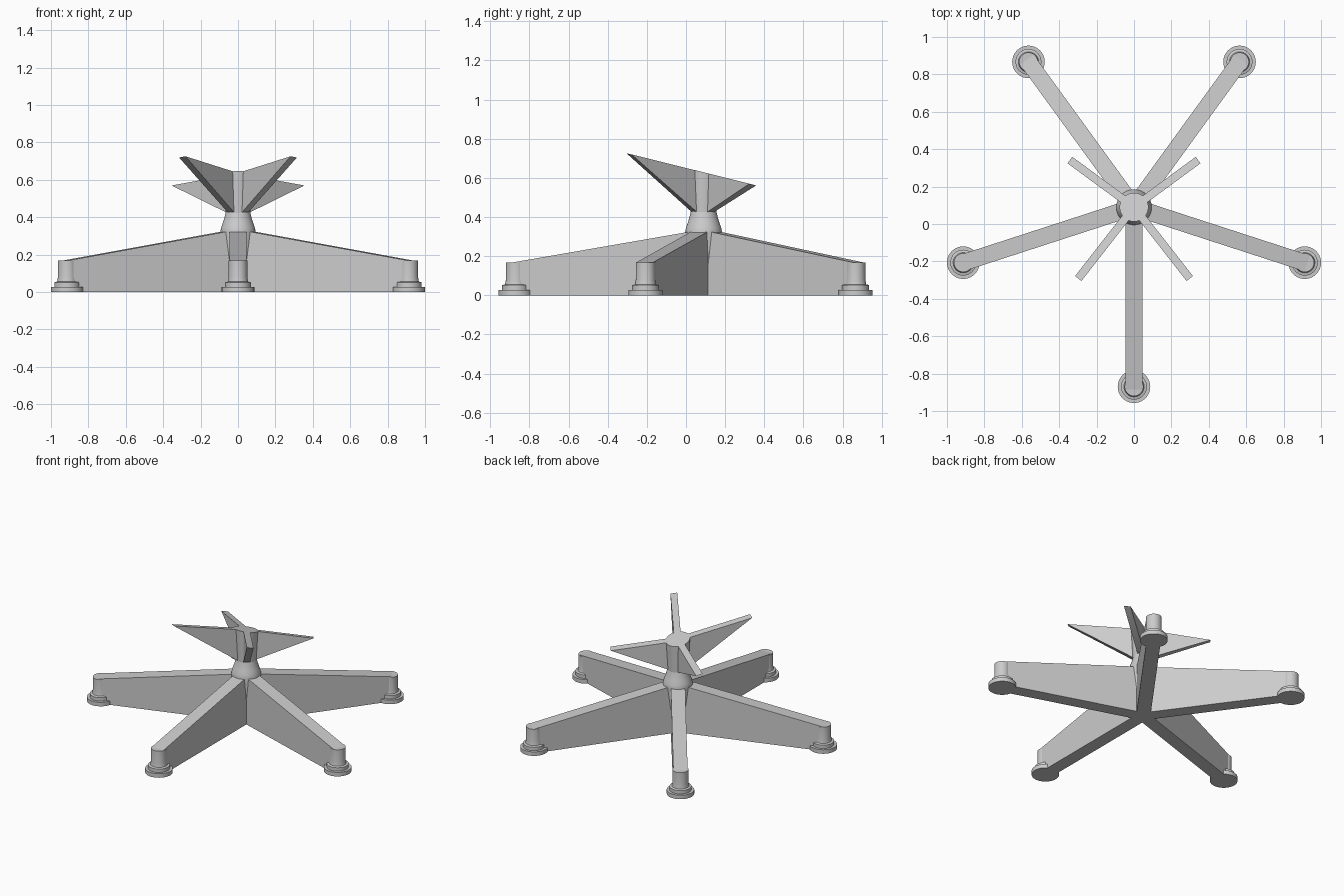
import bpy, bmesh
from math import cos, sin, pi, radians
from mathutils import Vector, Matrix

if "Cube" in bpy.data.objects:
    bpy.data.objects.remove(bpy.data.objects["Cube"])

HUB = Vector((0, 0.09, 0))      # centre of the five-legged base

# Single grey material
grey = bpy.data.materials.new("plain_grey")
grey.use_nodes = True
colour = (0.6, 0.6, 0.6, 1)
grey.diffuse_color = colour
grey.node_tree.nodes["Principled BSDF"].inputs["Base Color"].default_value = colour


def top_height(p):
    """Height of the tilted seat plane above a point measured from the hub."""
    return 0.628 - 0.248 * p.y


def add_object(name, bm, location):
    bmesh.ops.recalc_face_normals(bm, faces=bm.faces)
    mesh = bpy.data.meshes.new(name)
    bm.to_mesh(mesh)
    bm.free()
    mesh.materials.append(grey)
    obj = bpy.data.objects.new(name, mesh)
    obj.location = location
    bpy.context.collection.objects.link(obj)
    bpy.ops.object.select_all(action="DESELECT")
    obj.select_set(True)
    bpy.context.view_layer.objects.active = obj
    bpy.ops.object.shade_smooth_by_angle(angle=radians(30))
    return obj


def lathe(profile, steps=40):
    """Closed solid of revolution from (radius, height) points."""
    bm = bmesh.new()
    rings = [[bm.verts.new((r * cos(2 * pi * i / steps), r * sin(2 * pi * i / steps), z))
              for i in range(steps)] for r, z in profile]
    for low, high in zip(rings, rings[1:]):
        for i in range(steps):
            j = (i + 1) % steps
            bm.faces.new((low[i], low[j], high[j], high[i]))
    bm.faces.new(rings[0][::-1])
    bm.faces.new(rings[-1])
    return bm


def plate(outline, width, angle):
    """Upright plate: (radius, height) outline given a thickness, turned about z."""
    bm = bmesh.new()
    face = bm.faces.new([bm.verts.new((r, -width / 2, z)) for r, z in outline])
    new = bmesh.ops.extrude_face_region(bm, geom=[face])["geom"]
    bmesh.ops.translate(bm, vec=(0, width, 0),
                        verts=[v for v in new if isinstance(v, bmesh.types.BMVert)])
    bm.transform(Matrix.Rotation(angle, 4, "Z"))
    return bm


# Five tapered legs with stepped round feet
REACH = 0.96
foot_profile = [(0.087, 0), (0.087, 0.028), (0.069, 0.028), (0.069, 0.052),
                (0.054, 0.056), (0.05, 0.08), (0.05, 0.168)]
leg_outline = [(0, 0), (0.98, 0), (0.98, 0.167), (0, 0.337)]
for n, label in enumerate(("front", "front_left", "back_left", "back_right", "front_right")):
    angle = radians(-90 + 72 * n)
    add_object(label + "_leg", plate(leg_outline, 0.09, angle), HUB)
    end = HUB + Vector((cos(angle), sin(angle), 0)) * REACH
    add_object(label + "_foot", lathe(foot_profile), end)

# Hub: buried lower cone and flared collar
add_object("hub_collar", lathe([(0.06, 0.02), (0.095, 0.32), (0.09, 0.345), (0.081, 0.37),
                                (0.073, 0.395), (0.066, 0.425)]), HUB)

# Column cut off along the tilted plane
bm = lathe([(0.066, 0.42), (0.077, 1)])
for v in bm.verts:
    if v.co.z > 0.9:
        v.co.z = top_height(v.co)
add_object("column", bm, HUB)

# Four triangular support blades, their top edges lying on the tilted plane
for label, degrees, length in (("front_left", -52, 0.484), ("back_left", 36.3, 0.425),
                               ("back_right", 143.7, 0.425), ("front_right", -128, 0.484)):
    bm = plate([(0, 0.425), (0.06, 0.425), (length, 1), (0, 1)], 0.043, radians(degrees))
    for v in bm.verts:
        if v.co.z > 0.9:
            v.co.z = top_height(v.co)
    add_object(label + "_blade", bm, HUB)
